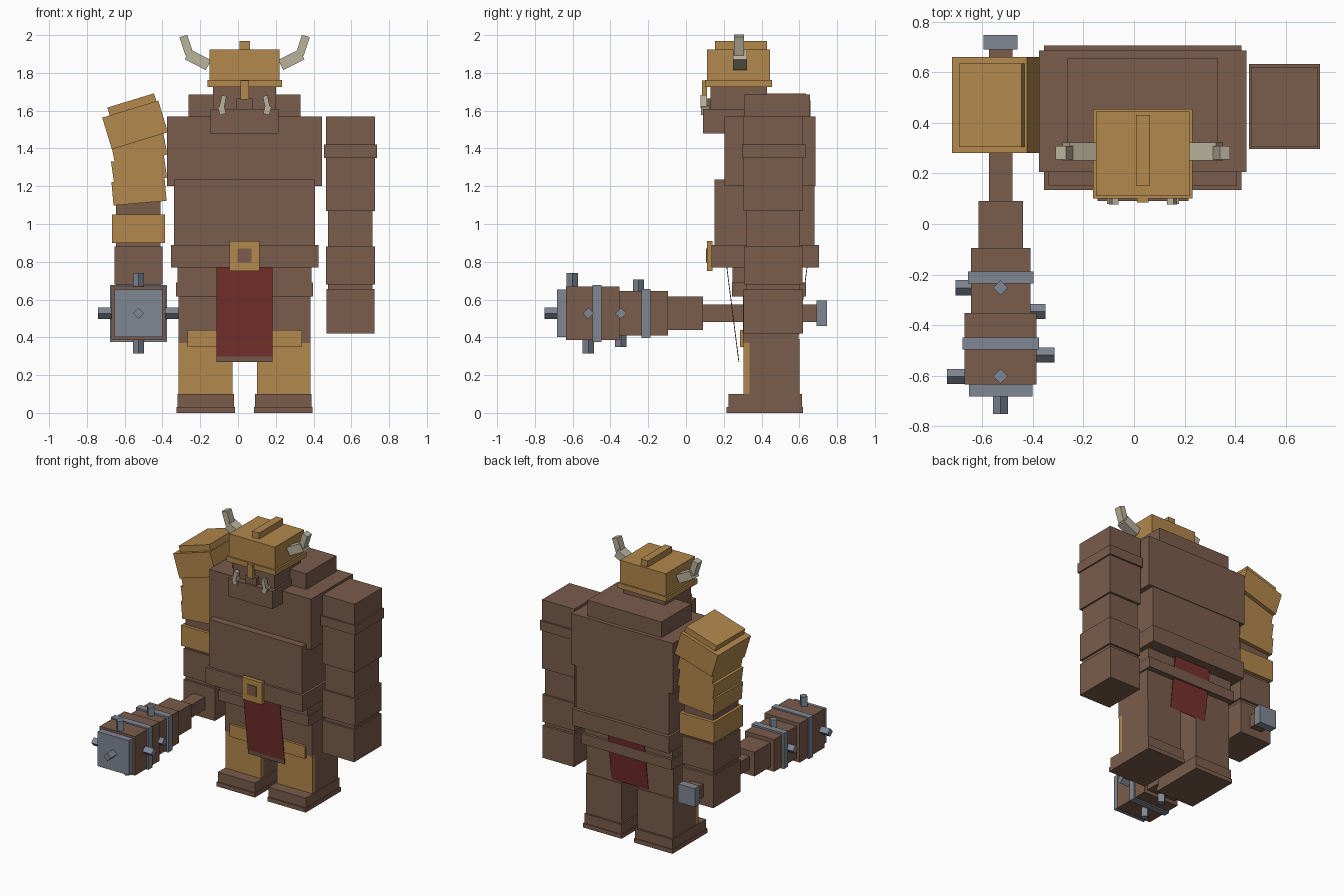
import bpy, math
from mathutils import Matrix

cube = bpy.data.objects.get("Cube")
if cube:
    bpy.data.objects.remove(cube, do_unlink=True)


def material(name, rgb):
    lin = [((c / 255 + 0.055) / 1.055) ** 2.4 for c in rgb] + [1]
    m = bpy.data.materials.new(name)
    m.use_nodes = True
    m.diffuse_color = lin
    m.node_tree.nodes["Principled BSDF"].inputs["Base Color"].default_value = lin
    return m


BROWN = material("brown hide", (122, 93, 76))
GOLD = material("worn gold", (178, 136, 76))
RED = material("dark red cloth", (120, 48, 45))
STEEL = material("grey steel", (128, 135, 148))
BONE = material("pale bone", (186, 178, 156))
CX = 0.035  # body centre line


def box(name, mat, x, y, z, tilt=0, axis='Y'):
    """Box from (min, max) spans, optionally tilted about its centre."""
    spans = (x, y, z)
    centre = [(a + b) / 2 for a, b in spans]
    size = [b - a for a, b in spans]
    bpy.ops.mesh.primitive_cube_add(size=1)
    ob = bpy.context.object
    ob.name = name
    ob.data.transform(Matrix.Diagonal((*size, 1)))
    ob.location = centre
    ob.rotation_euler['XYZ'.index(axis)] = math.radians(tilt)
    ob.data.materials.append(mat)
    return ob


def mid(half):
    return (CX - half, CX + half)


def pair(name, mat, x, y, z, tilt=0):
    """The same box on both sides of the body."""
    box("left_" + name, mat, x, y, z, tilt)
    box("right_" + name, mat, (2 * CX - x[1], 2 * CX - x[0]), y, z, -tilt)


# Trunk
box("chest", BROWN, mid(.41), (.205, .685), (1.2, 1.57))
box("collar", BROWN, mid(.297), (.31, .657), (1.56, 1.685))
box("belly", BROWN, mid(.373), (.152, .68), (.88, 1.235))
box("belt", BROWN, mid(.39), (.135, .705), (.77, .89))
box("hips", BROWN, mid(.355), (.245, .615), (.66, .78))
box("hip_band", BROWN, mid(.363), (.243, .635), (.615, .69))
box("buckle", GOLD, mid(.08), (.11, .14), (.75, .91))
box("buckle_centre", BROWN, mid(.037), (.105, .112), (.795, .87))


# Hanging cloths, leaning in towards the legs
def cloth(name, mat, y_top, y_low, z_top, z_low):
    x0, x1 = mid(.148)
    verts = [(x0, y_top, z_top), (x1, y_top, z_top), (x1, y_low, z_low), (x0, y_low, z_low)]
    me = bpy.data.meshes.new(name)
    me.from_pydata(verts, [], [(0, 3, 2, 1)])
    me.materials.append(mat)
    ob = bpy.data.objects.new(name, me)
    bpy.context.collection.objects.link(ob)
    mod = ob.modifiers.new("thickness", 'SOLIDIFY')
    mod.thickness = 0.004
    mod.offset = 0


cloth("front_cloth", RED, .215, .276, .78, .3)
cloth("front_cloth_hem", BROWN, .276, .28, .3, .27)
cloth("back_cloth", RED, .642, .593, .78, .4)

# Legs
pair("thigh", BROWN, (.1, .385), (.302, .595), (.37, .63))
pair("shin", BROWN, (.1, .385), (.335, .6), (.09, .39))
pair("shin_guard", GOLD, (.1, .385), (.305, .336), (.1, .38))
pair("knee_guard", GOLD, (.135, .338), (.285, .335), (.35, .44))
pair("boot", BROWN, (.09, .39), (.225, .613), (.03, .1))
pair("sole", BROWN, (.085, .395), (.215, .62), (0, .03))

# Head and helmet
box("head", BROWN, mid(.167), (.13, .43), (1.56, 1.74))
box("jaw", BROWN, mid(.18), (.09, .35), (1.48, 1.61))
box("nose", BROWN, mid(.043), (.1, .14), (1.595, 1.665))
box("helmet", GOLD, mid(.185), (.11, .445), (1.75, 1.925))
box("helmet_brim", GOLD, mid(.197), (.1, .455), (1.725, 1.762))
box("helmet_crest", GOLD, mid(.028), (.153, .43), (1.92, 1.97))
box("nose_guard", GOLD, mid(.023), (.085, .112), (1.66, 1.76))
pair("horn_base", BONE, (.22, .345), (.25, .323), (1.84, 1.9), -27)
pair("horn_tip", BONE, (.322, .365), (.255, .308), (1.895, 1.998), 18)
pair("tusk_base", BONE, (.138, .172), (.08, .125), (1.58, 1.625), 15)
pair("tusk_tip", BONE, (.137, .163), (.078, .11), (1.615, 1.68), -12)

# Left arm: stacked blocks
AX = .595
for name, half, y, z in [
    ("shoulder", .13, (.305, .62), (1.34, 1.57)),
    ("arm_band", .14, (.297, .632), (1.35, 1.42)),
    ("upper_arm", .13, (.305, .62), (1.07, 1.36)),
    ("elbow", .118, (.32, .603), (.87, 1.08)),
    ("forearm", .13, (.31, .617), (.68, .88)),
    ("wrist", .118, (.32, .603), (.65, .69)),
    ("hand", .127, (.305, .62), (.42, .655)),
]:
    box("left_" + name, BROWN, (AX - half, AX + half), y, z)

# Right arm: blocks, layered plates and shoulder armour
RX = -.527
for name, mat, half, y, z in [
    ("upper_arm", BROWN, .118, (.32, .605), (.88, 1.45)),
    ("forearm_guard", GOLD, .14, (.298, .63), (.9, 1.05)),
    ("forearm", BROWN, .128, (.31, .617), (.68, .88)),
    ("wrist", BROWN, .118, (.32, .603), (.65, .69)),
    ("hand", BROWN, .127, (.305, .62), (.42, .655)),
]:
    box("right_" + name, mat, (RX - half, RX + half), y, z)
for i in range(3):
    z = 1.11 + i * .115
    box("arm_plate_%d" % (i + 1), GOLD, (-.665, -.383), (.3, .632), (z, z + .125), -5 - 3 * i)
box("shoulder_guard", GOLD, (-.7, -.39), (.28, .66), (1.437, 1.612), -17)
box("shoulder_guard_cap", GOLD, (-.69, -.432), (.305, .635), (1.605, 1.655), -17)

# Club along the y axis
CZ = .527
for name, mat, half, y in [
    ("club_handle", BROWN, .047, (.08, .7)),
    ("club_pommel", STEEL, .067, (.69, .747)),
    ("club_neck", BROWN, .088, (-.1, .09)),
    ("club_middle", BROWN, .117, (-.36, -.095)),
    ("club_head", BROWN, .142, (-.635, -.352)),
    ("club_inner_band", STEEL, .13, (-.235, -.187)),
    ("club_outer_band", STEEL, .151, (-.495, -.448)),
    ("club_cap", STEEL, .126, (-.682, -.63)),
]:
    box(name, mat, (RX - half, RX + half), y, (CZ - half, CZ + half))

# Square spikes set on their corners
S = .021
box("spike_tip", STEEL, (RX - S, RX + S), (-.75, -.67), (CZ - S, CZ + S), 45, 'Y')
for label, y_even, y_odd, reach in [("outer", -.602, -.517, .213), ("inner", -.252, -.345, .178)]:
    for side, sign, y in [("a", 1, y_even), ("b", -1, y_odd)]:
        tall = sorted((CZ + sign * .08, CZ + sign * reach))
        box("%s_upright_spike_%s" % (label, side), STEEL,
            (RX - S, RX + S), (y - S, y + S), tall, 45, 'Z')
        wide = sorted((RX - sign * .08, RX - sign * reach))
        box("%s_side_spike_%s" % (label, side), STEEL,
            wide, (y - S, y + S), (CZ - S, CZ + S), 45, 'X')
